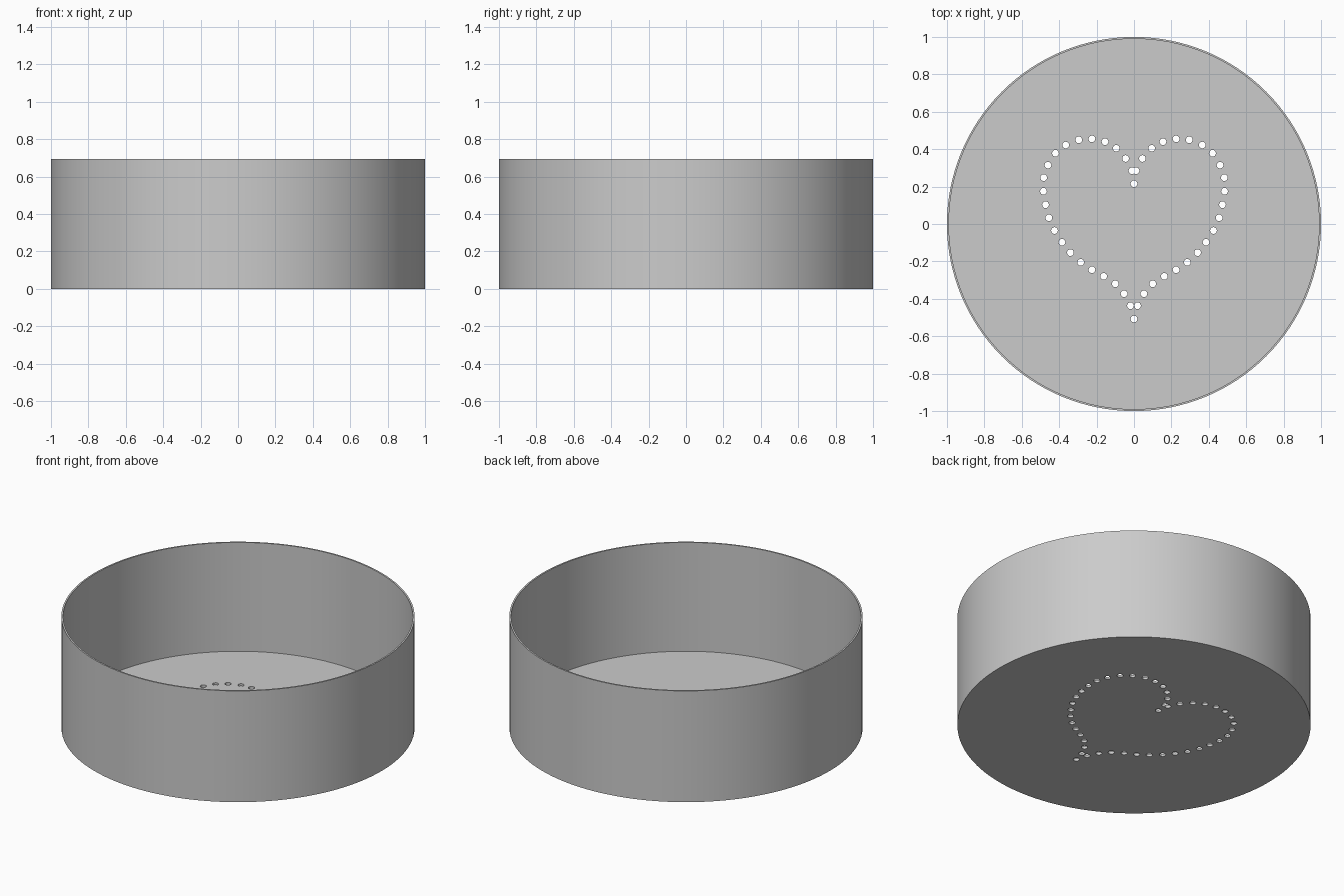
import bpy
import bmesh
from math import tau
from mathutils import Matrix, Vector

HEIGHT, WALL, FLOOR, SIDES, HOLE = 0.695, 0.01, 0.015, 128, 0.018

# Right half of the heart, from the notch down to the tip
HEART = [(0, .215), (.011, .285), (.045, .35), (.095, .405), (.155, .44),
         (.225, .455), (.295, .45), (.365, .422), (.42, .378), (.46, .315),
         (.483, .248), (.484, .175), (.473, .103), (.455, .033), (.425, -.035),
         (.385, -.097), (.34, -.153), (.285, -.205), (.225, -.245),
         (.162, -.28), (.1, -.32), (.053, -.373), (.019, -.437), (0, -.508)]

if "Cube" in bpy.data.objects:
    bpy.data.objects.remove(bpy.data.objects["Cube"], do_unlink=True)


def make_material(name, colour):
    material = bpy.data.materials.new(name)
    material.use_nodes = True
    material.diffuse_color = colour
    material.node_tree.nodes["Principled BSDF"].inputs["Base Color"].default_value = colour
    return material


def make_object(name, bm):
    bmesh.ops.recalc_face_normals(bm, faces=bm.faces)
    mesh = bpy.data.meshes.new(name)
    bm.to_mesh(mesh)
    bm.free()
    obj = bpy.data.objects.new(name, mesh)
    bpy.context.collection.objects.link(obj)
    return obj


def add_cylinder(bm, radius, bottom, top, sides, x=0, y=0):
    centre = Matrix.Translation((x, y, (bottom + top) / 2))
    return bmesh.ops.create_cone(bm, cap_ends=True, segments=sides, radius1=radius,
                                 radius2=radius, depth=top - bottom, matrix=centre)["verts"]


# Thin-walled round pan: inset the top cap and push it down to the floor
bm = bmesh.new()
add_cylinder(bm, 1, 0, HEIGHT, SIDES)
cap = max(bm.faces, key=lambda f: f.calc_center_median().z)
bmesh.ops.inset_region(bm, faces=[cap], thickness=WALL, use_even_offset=True)
inner = bmesh.ops.extrude_discrete_faces(bm, faces=[cap])["faces"][0]
bmesh.ops.translate(bm, verts=inner.verts, vec=Vector((0, 0, FLOOR - HEIGHT)))
pan = make_object("pan", bm)
pan.data.materials.append(make_material("grey", (0.6, 0.6, 0.6, 1)))

# Heart of round holes through the floor, one cutter for each half
cutters = []
for side, points in ((1, HEART), (-1, HEART[1:-1])):
    bm = bmesh.new()
    for x, y in points:
        add_cylinder(bm, HOLE, -0.1, 0.1, 16, side * x, y)
    cutter = make_object("hole_cutter", bm)
    cutter.hide_render = True
    cutters.append(cutter)
    cut = pan.modifiers.new("heart_holes", 'BOOLEAN')
    cut.operation, cut.solver, cut.object = 'DIFFERENCE', 'EXACT', cutter

# Apply the cuts, then smooth the round walls
bpy.ops.object.select_all(action='DESELECT')
pan.select_set(True)
bpy.context.view_layer.objects.active = pan
for modifier in list(pan.modifiers):
    bpy.ops.object.modifier_apply(modifier=modifier.name)
for cutter in cutters:
    bpy.data.objects.remove(cutter, do_unlink=True)
bpy.ops.object.shade_smooth_by_angle()
